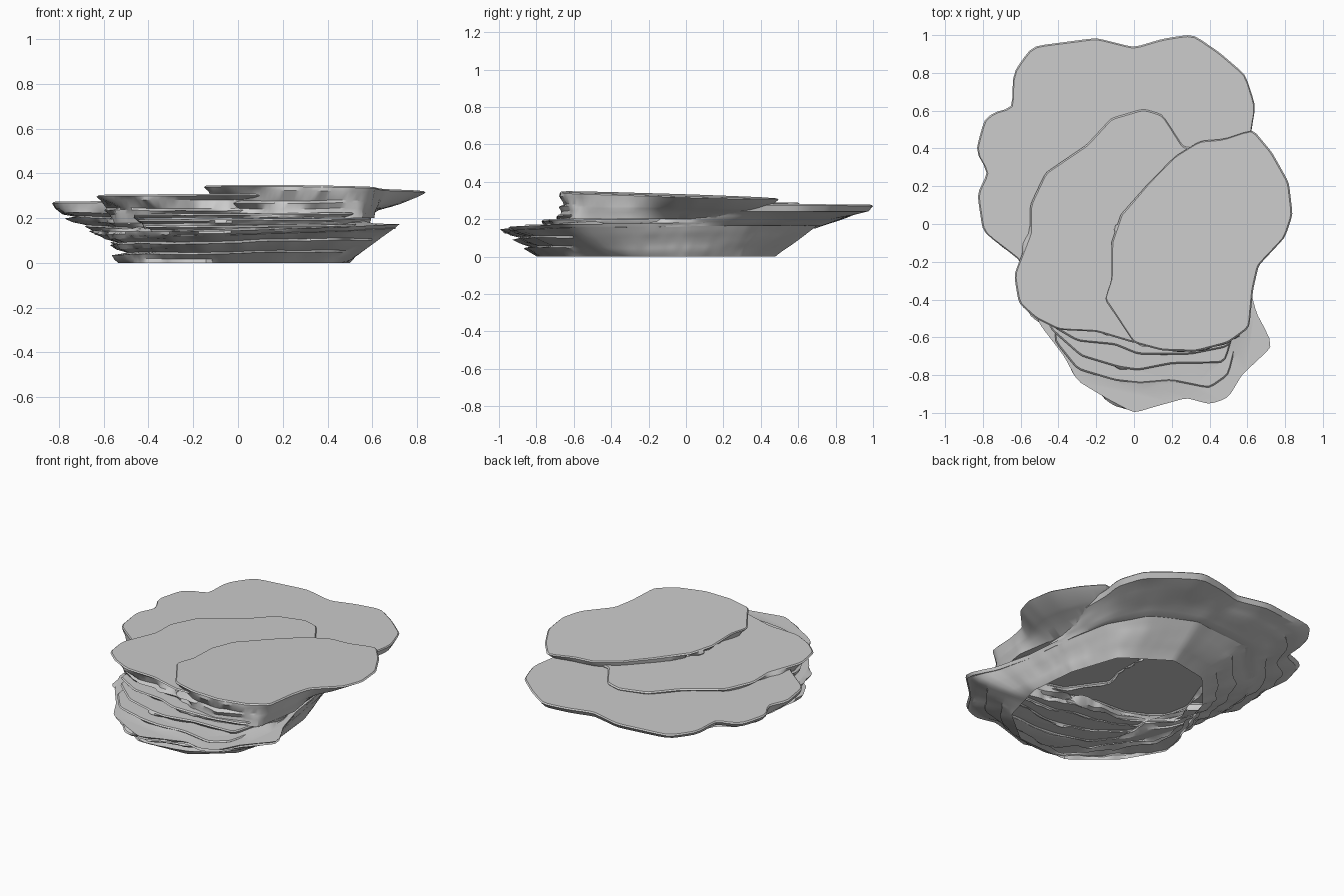
import bpy, bmesh, math
from mathutils import Vector, noise

if "Cube" in bpy.data.objects:
    bpy.data.objects.remove(bpy.data.objects["Cube"])

N = 180                      # points round every ring
CX, CY = 0.1, -0.05          # shared axis of all the rock layers


def radii(outline):
    """Resample a plan outline as distances from the shared axis."""
    out = []
    for k in range(N):
        a = 2 * math.pi * k / N
        dx, dy = math.cos(a), math.sin(a)
        best = 0
        for (x0, y0), (x1, y1) in zip(outline, outline[1:] + outline[:1]):
            ex, ey = x1 - x0, y1 - y0
            den = dx * ey - dy * ex
            if abs(den) < 1e-9:
                continue
            px, py = x0 - CX, y0 - CY
            r, s = (px * ey - py * ex) / den, (px * dy - py * dx) / den
            if r > 0 and -1e-6 <= s <= 1 + 1e-6:
                best = max(best, r)
        out.append(best)
    return [(out[k - 1] + 4 * out[k] + out[(k + 1) % N]) / 6 for k in range(N)]


def mix(a, b, t):
    return [p + (q - p) * t for p, q in zip(a, b)]


def plane(c, sx=0.0, sy=0.0):
    return lambda x, y: c + sx * x + sy * y


def blend(f, g, t, wave=0.0, seed=0):
    """Height between two planes, with an optional slow wave."""
    return lambda x, y: (f(x, y) * (1 - t) + g(x, y) * t
                         + wave * noise.noise(Vector((x * 3.5, y * 3.5, seed * 0.6))))


def loft(name, rings):
    """Closed solid through (radii, height function) rings, bottom to top."""
    bm = bmesh.new()
    loops = []
    for rad, zf in rings:
        loop = []
        for k, r in enumerate(rad):
            a = 2 * math.pi * k / N
            x, y = CX + r * math.cos(a), CY + r * math.sin(a)
            loop.append(bm.verts.new((x, y, max(0, zf(x, y)))))
        loops.append(loop)
    for lo, hi in zip(loops, loops[1:]):
        for k in range(N):
            j = (k + 1) % N
            bm.faces.new((lo[k], lo[j], hi[j], hi[k]))
    bm.faces.new(loops[0][::-1])
    bm.faces.new(loops[-1])
    bmesh.ops.recalc_face_normals(bm, faces=bm.faces)
    me = bpy.data.meshes.new(name)
    bm.to_mesh(me)
    bm.free()
    ob = bpy.data.objects.new(name, me)
    bpy.context.collection.objects.link(ob)
    return ob


def jag(rad, seed, push):
    """Broken ledges on the front left, gentle waves elsewhere."""
    out = []
    for k, r in enumerate(rad):
        a = 2 * math.pi * k / N
        w = min(1, max(0, math.cos(a - math.radians(215)) * 1.3 + 0.3))
        p = Vector((math.cos(a) * 3, math.sin(a) * 3, seed * 1.7))
        n = noise.noise(p) + 0.6 * noise.noise(p * 3)
        out.append(r + w * (push + 0.04 * n) + 0.004 * n)
    return out


def terraces(low, high, zlow, zhigh, steps, seed):
    """Rings for an undercut, stepped wall between two outlines."""
    rings = [(low, zlow)]
    for i in range(steps):
        for f, s, push in ((.35, 0, -.005), (.8, 0, .005), (.97, 1, -.045)):
            if i == steps - 1 and s:
                break
            t = (i + f) / steps
            rings.append((jag(mix(low, high, t), seed + i + s, push),
                          blend(zlow, zhigh, t, .012, seed)))
    return rings


def slab(name, top, zt, bottom, zb, seed, rim=0.025):
    """Plate with a bevelled top edge, a broken side and a sloping underside."""
    edge = [r - 0.008 for r in top]
    drop = lambda d: (lambda x, y: zt(x, y) - d)
    rings = [(bottom, zb)]
    if rim > .02:
        rings += [(jag(mix(top, bottom, .75), seed, -.015), blend(drop(rim), zb, .65, .01, seed)),
                  (jag(mix(top, bottom, .5), seed + 1, 0), blend(drop(rim), zb, .45, .01, seed)),
                  (jag(mix(top, bottom, .4), seed + 2, -.03), blend(drop(rim), zb, .35, .01, seed))]
    rings += [(jag(mix(top, bottom, .12), seed + 3, -.015), drop(rim)), (top, drop(.007)), (edge, zt)]
    return loft(name, rings)


# plan outlines
foot = radii([(-.15, -.8), (.2, -.78), (.42, -.6), (.5, -.3), (.47, 0), (.37, .3), (.1, .48),
              (-.15, .43), (-.35, .2), (-.47, -.1), (-.54, -.35), (-.4, -.59)])
waist = radii([(0, -1), (.1, -.97), (.28, -.92), (.4, -.955), (.5, -.92), (.57, -.8), (.73, -.65),
               (.72, -.6), (.65, -.48), (.59, -.25), (.55, .1), (.5, .35), (.37, .58), (.1, .73),
               (-.3, .7), (-.5, .5), (-.64, .25), (-.65, 0), (-.58, -.3), (-.5, -.53),
               (-.37, -.7), (-.3, -.83), (-.15, -.92)])
back = radii([(.31, 1.005), (.15, .98), (0, .935), (-.2, .985), (-.54, .94), (-.64, .8), (-.645, .61),
              (-.72, .6), (-.79, .56), (-.84, .38), (-.77, .28), (-.83, .16), (-.8, -.04),
              (-.62, -.18), (-.5, -.3), (.2, -.3), (.55, -.1), (.62, .3), (.62, .5),
              (.645, .62), (.59, .79), (.45, .91)])
middle = radii([(.05, .61), (.15, .58), (.26, .41), (.5, .38), (.56, 0), (.56, -.4), (.5, -.6),
                (0, -.63), (-.2, -.57), (-.4, -.56), (-.52, -.5), (-.61, -.42), (-.635, -.27),
                (-.55, -.05), (-.55, .1), (-.47, .27), (-.25, .42), (-.12, .56)])
upper = radii([(.63, .5), (.48, .45), (.35, .44), (.22, .36), (.08, .22), (-.07, .05), (-.12, -.1),
               (-.12, -.3), (-.155, -.4), (-.1, -.48), (0, -.63), (.15, -.67), (.33, -.675),
               (.5, -.63), (.61, -.55), (.63, -.35), (.66, -.22), (.8, -.07), (.84, .05),
               (.82, .22), (.73, .38)])
upper_low = radii([(-.1, -.3), (0, -.61), (.3, -.68), (.56, -.6), (.61, -.3), (.56, 0),
                   (.52, .3), (.42, .4), (.2, .3), (-.05, .05)])

# lower body: foot flaring in broken steps to the waist
waist_z = plane(.165, .03, .02)
rings = terraces(foot, waist, plane(0), waist_z, 3, 1)
rock = loft("layered_rock", rings + [(waist, waist_z)])

# back plate with its overhanging underside
back_z = plane(.279, .006, -.004)
rings = terraces([r - .01 for r in waist], back, plane(.145, .03, .02),
                 plane(.25, .006, -.004), 3, 7)
rings = rings[:-1] + [(mix(waist, back, .93), plane(.242)), (back, plane(.272, .006, -.004)),
                      ([r - .008 for r in back], back_z)]
plates = [loft("back_plate", rings)]

# middle and upper plates
plates.append(slab("middle_plate", middle, plane(.298, 0, -.016), [r * .9 for r in middle],
                   plane(.18), 12))
plates.append(slab("upper_plate", upper, plane(.332, -.012, -.028), upper_low, plane(.2), 20))

# stepped ledges at the front
inner = [(.6, -.4), (.5, 0), (-.4, 0)]
ledges = [
    ([(-.42, -.62), (-.3, -.77), (-.1, -.83), (.03, -.845), (.2, -.83), (.4, -.87), (.5, -.8)], .176),
    ([(-.45, -.55), (-.28, -.7), (-.08, -.76), (.02, -.775), (.2, -.74), (.48, -.735), (.52, -.6)], .204),
    ([(-.47, -.52), (-.3, -.62), (-.1, -.64), (.02, -.69), (.3, -.69), (.5, -.65)], .228)]
for i, (pts, z) in enumerate(ledges):
    top = radii(pts + inner)
    plates.append(slab("front_ledge_%d" % (i + 1), top, plane(z, .008, .01),
                       [r * .95 for r in top], plane(z - .05), 30 + i, .018))

# fuse all layers into one shell
for p in plates:
    mod = rock.modifiers.new(p.name, 'BOOLEAN')
    mod.operation, mod.solver, mod.object = 'UNION', 'EXACT', p
    mod.use_self = True
bpy.context.view_layer.update()
shell = bpy.data.meshes.new_from_object(rock.evaluated_get(bpy.context.evaluated_depsgraph_get()))
rock.modifiers.clear()
rock.data = shell
for p in plates:
    bpy.data.objects.remove(p)

# the rock is hollow and open underneath
bm = bmesh.new()
bm.from_mesh(shell)
sole = [f for f in bm.faces if all(v.co.z < 1e-4 for v in f.verts)]
bmesh.ops.delete(bm, geom=sole, context='FACES')
bm.to_mesh(shell)
bm.free()
shell.shade_smooth()
shell.set_sharp_from_angle(angle=math.radians(30))
